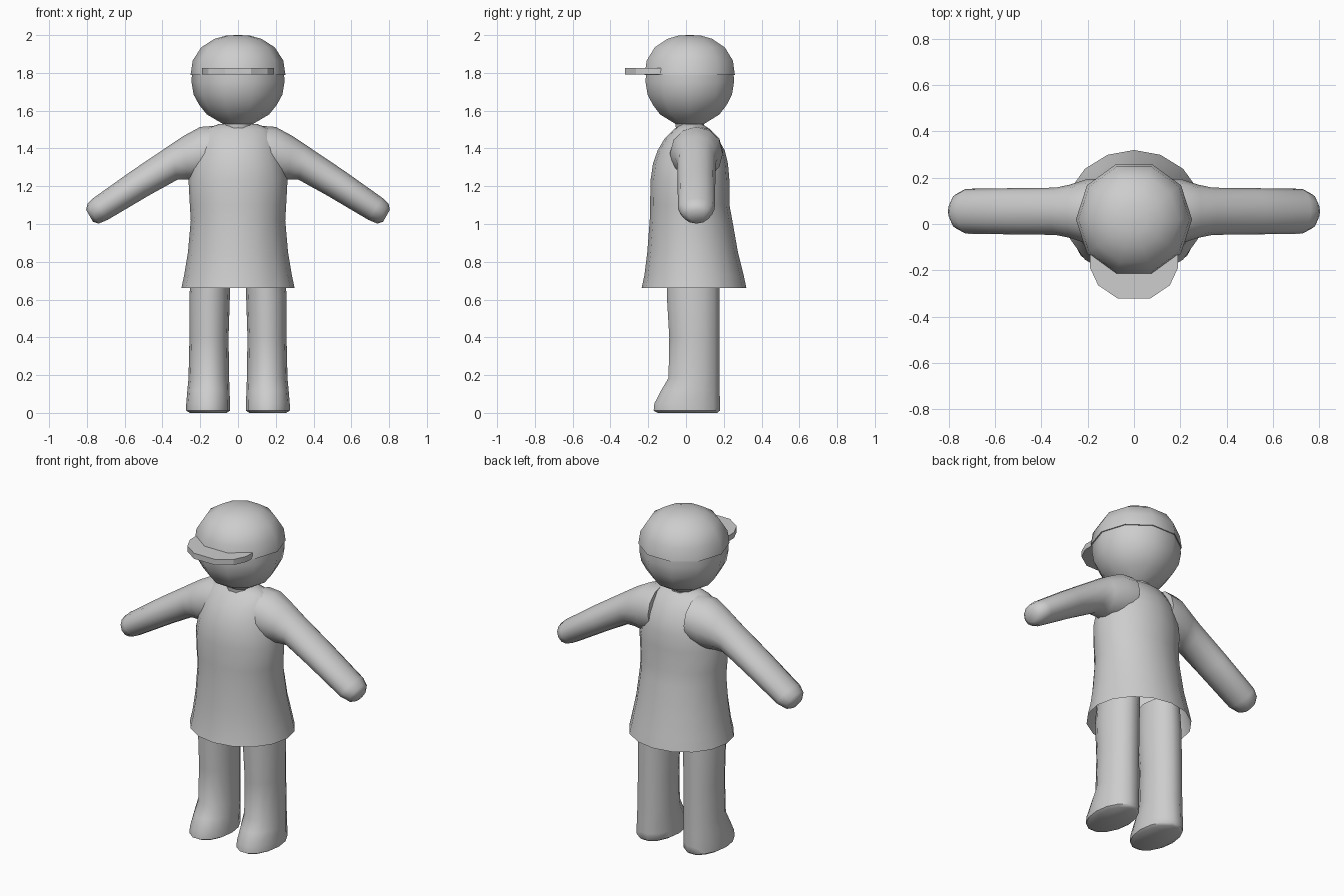
import bpy, bmesh, math
from mathutils import Vector

if "Cube" in bpy.data.objects:
    bpy.data.objects.remove(bpy.data.objects["Cube"])

grey = bpy.data.materials.new("light_grey")
grey.diffuse_color = (0.61, 0.61, 0.61, 1)
grey.use_nodes = True
grey.node_tree.nodes["Principled BSDF"].inputs["Base Color"].default_value = grey.diffuse_color


def finish(bm, name, angle=50):
    bmesh.ops.recalc_face_normals(bm, faces=bm.faces)
    mesh = bpy.data.meshes.new(name)
    bm.to_mesh(mesh)
    bm.free()
    mesh.materials.append(grey)
    ob = bpy.data.objects.new(name, mesh)
    bpy.context.collection.objects.link(ob)
    bpy.ops.object.select_all(action='DESELECT')
    ob.select_set(True)
    bpy.context.view_layer.objects.active = ob
    bpy.ops.object.shade_smooth_by_angle(angle=math.radians(angle))
    return ob


def loft(name, rings, n, cap_start=True, cap_end=True, angle=50):
    """Skin elliptical rings given as (centre, half axis u, half axis v)."""
    bm = bmesh.new()
    loops = []
    for c, u, v in rings:
        c, u, v = Vector(c), Vector(u), Vector(v)
        loops.append([bm.verts.new(c + u * math.cos(t) + v * math.sin(t))
                      for t in (2 * math.pi * i / n for i in range(n))])
    for a, b in zip(loops, loops[1:]):
        for i in range(n):
            j = (i + 1) % n
            bm.faces.new((a[i], a[j], b[j], b[i]))
    if cap_start:
        bm.faces.new(loops[0][::-1])
    if cap_end:
        bm.faces.new(loops[-1])
    return finish(bm, name, angle)


def flat_ring(z, x0, x1, y0, y1):
    return (((x0 + x1) / 2, (y0 + y1) / 2, z),
            ((x1 - x0) / 2, 0, 0), (0, (y1 - y0) / 2, 0))


# Dress: open hem, flared skirt, rounded shoulders (z, half width, front, back)
dress = [(0.66, 0.30, -0.235, 0.32), (0.73, 0.285, -0.22, 0.305),
         (0.85, 0.265, -0.205, 0.275), (1.02, 0.25, -0.192, 0.245),
         (1.10, 0.255, -0.19, 0.23), (1.23, 0.262, -0.188, 0.23),
         (1.32, 0.245, -0.175, 0.222), (1.39, 0.225, -0.15, 0.205),
         (1.45, 0.205, -0.115, 0.17), (1.50, 0.18, -0.065, 0.13),
         (1.53, 0.10, -0.03, 0.085)]
loft("dress", [flat_ring(z, -w, w, a, b) for z, w, a, b in dress], 16, cap_start=False)

# Head with neck, ten sided (z, radius)
head = [(1.49, 0.075), (1.53, 0.08), (1.58, 0.165), (1.63, 0.205),
        (1.685, 0.235), (1.75, 0.246), (1.80, 0.244)]
loft("head", [flat_ring(z, -r, r, 0.02 - r, 0.02 + r) for z, r in head], 10)

# Cap dome
cap = [(1.79, 0.251), (1.865, 0.24), (1.935, 0.195), (1.98, 0.125), (1.998, 0.06), (2.0, 0.002)]
loft("cap", [flat_ring(z, -r, r, 0.02 - r, 0.02 + r) for z, r in cap], 10)

# Cap brim: flat plate cut to a rounded outline
half = [(0.19, -0.10), (0.19, -0.19), (0.155, -0.265), (0.07, -0.322)]
outline = half + [(-x, y) for x, y in reversed(half)]
bm = bmesh.new()
face = bm.faces.new([bm.verts.new((x, y, 1.792)) for x, y in outline])
top = bmesh.ops.extrude_face_region(bm, geom=[face])["geom"]
bmesh.ops.translate(bm, vec=(0, 0, 0.034), verts=[v for v in top if isinstance(v, bmesh.types.BMVert)])
# extrusion keeps the lower face, closing the plate
if not face.is_valid:
    bmesh.ops.holes_fill(bm, edges=bm.edges)
finish(bm, "cap_brim", 30)

# Arm sections: upper point x, z, lower point x, z, half depth
arm = [(0.12, 1.52, 0.12, 1.25, 0.14), (0.20, 1.514, 0.20, 1.23, 0.14),
       (0.29, 1.465, 0.265, 1.235, 0.115), (0.36, 1.418, 0.32, 1.235, 0.102),
       (0.565, 1.28, 0.47, 1.152, 0.10), (0.765, 1.138, 0.69, 1.022, 0.097),
       (0.797, 1.108, 0.738, 1.002, 0.075), (0.804, 1.075, 0.768, 1.012, 0.042)]
# Leg and foot sections: z, inner x, outer x, front y, back y
leg = [(0.0, 0.06, 0.255, -0.155, 0.17), (0.012, 0.042, 0.274, -0.176, 0.184),
       (0.05, 0.042, 0.274, -0.172, 0.184), (0.12, 0.045, 0.268, -0.135, 0.182),
       (0.185, 0.047, 0.262, -0.096, 0.18), (0.40, 0.05, 0.257, -0.092, 0.18),
       (0.62, 0.043, 0.258, -0.105, 0.18), (0.80, 0.043, 0.24, -0.105, 0.18)]
for s, side in ((-1, "right"), (1, "left")):
    loft(side + "_arm",
         [((s * (a + c) / 2, 0.055, (b + d) / 2), (s * (a - c) / 2, 0, (b - d) / 2), (0, h, 0))
          for a, b, c, d, h in arm], 12)
    loft(side + "_leg",
         [flat_ring(z, s * a, s * b, f, k) for z, a, b, f, k in leg], 14)
